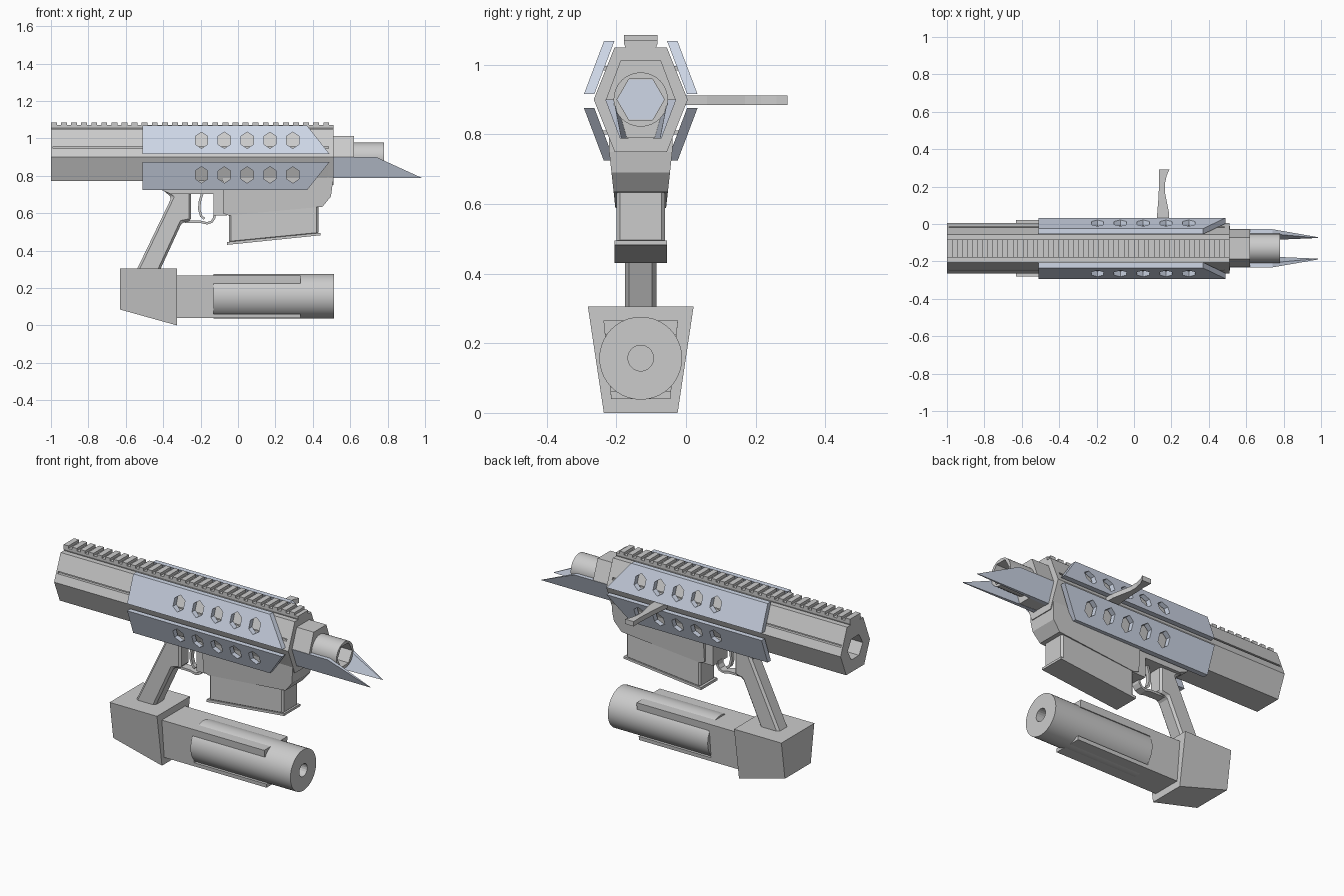
import bpy, bmesh, math

if "Cube" in bpy.data.objects:
    bpy.data.objects.remove(bpy.data.objects["Cube"])

CY = -0.13          # centre plane of the weapon; parts are built around local y = 0
blue = bpy.data.materials.new("pale_blue")
blue.diffuse_color = (0.62, 0.68, 0.80, 1)
blue.use_nodes = True
blue.node_tree.nodes["Principled BSDF"].inputs["Base Color"].default_value = blue.diffuse_color


def prism(name, pts, axis, a, b, warp=None, mat=None):
    """Extrude a polygon along x (pts are y,z), y (pts are x,z) or z (pts are x,y)."""
    def place(p, t):
        co = {"x": (t, p[0], p[1]), "y": (p[0], t, p[1]), "z": (p[0], p[1], t)}[axis]
        return warp(*co) if warp else co
    bm = bmesh.new()
    lo = [bm.verts.new(place(p, a)) for p in pts]
    hi = [bm.verts.new(place(p, b)) for p in pts]
    bm.faces.new(lo)
    bm.faces.new(hi[::-1])
    n = len(pts)
    for i in range(n):
        j = (i + 1) % n
        bm.faces.new((lo[i], hi[i], hi[j], lo[j]))
    bmesh.ops.recalc_face_normals(bm, faces=bm.faces)
    me = bpy.data.meshes.new(name)
    bm.to_mesh(me)
    bm.free()
    ob = bpy.data.objects.new(name, me)
    ob.location.y = CY
    bpy.context.collection.objects.link(ob)
    if mat:
        me.materials.append(mat)
    return ob


def ngon(n, r, cx, cz, start=0.0, sz=1.0):
    return [(cx + r * math.cos(start + 2 * math.pi * i / n),
             cz + r * sz * math.sin(start + 2 * math.pi * i / n)) for i in range(n)]


def cut(ob, *cutters):
    for c in cutters:
        m = ob.modifiers.new("cut", "BOOLEAN")
        m.operation, m.solver, m.object = "DIFFERENCE", "EXACT", c
        c.hide_render = True
        c.hide_set(True)


def mirror(ob):
    ob.modifiers.new("mirror", "MIRROR").use_axis = (False, True, False)


def bevel(ob, w):
    ob.modifiers.new("bevel", "BEVEL").width = w


def smooth(ob):
    bpy.ops.object.select_all(action="DESELECT")
    ob.select_set(True)
    bpy.context.view_layer.objects.active = ob
    bpy.ops.object.shade_smooth_by_angle()


def hexa(w, zm, wt, zt, wb, zb):
    return [(w, zm), (wt, zt), (-wt, zt), (-w, zm), (-wb, zb), (wb, zb)]


def ribbon(path, w):
    """Closed outline of a strip of width w following a path."""
    left, right = [], []
    for i, p in enumerate(path):
        q0, q1 = path[max(i - 1, 0)], path[min(i + 1, len(path) - 1)]
        dx, dz = q1[0] - q0[0], q1[1] - q0[1]
        l = math.hypot(dx, dz)
        left.append((p[0] - dz / l * w / 2, p[1] + dx / l * w / 2))
        right.append((p[0] + dz / l * w / 2, p[1] - dx / l * w / 2))
    return left + right[::-1]


# Main hexagonal body with rear socket and side grooves
body = prism("body", hexa(0.135, 0.90, 0.075, 1.05, 0.083, 0.773), "x", -1, 0.5)
socket = prism("socket_cutter", ngon(6, 0.07, 0, 0.905), "x", -1.1, -0.8)
groove = [prism("groove_cutter", [(s * 0.10, 0.945), (s * 0.2, 0.945),
                                  (s * 0.2, 0.957), (s * 0.10, 0.957)], "x", -0.99, 0.485)
          for s in (-1, 1)]
cut(body, socket, *groove)
prism("front_collar", hexa(0.135, 0.90, 0.075, 1.05, 0.075, 0.75), "x", 0.485, 0.51)

# Top rail with regular teeth
prism("rail_base", [(-0.04, 1.04), (0.04, 1.04), (0.048, 1.06), (0.048, 1.07),
                    (-0.048, 1.07), (-0.048, 1.06)], "x", -1, 0.51)
teeth, n = [(0.51, 1.062), (-1, 1.062)], 28
step = 1.51 / n
for i in range(n):
    x = -1 + i * step
    teeth += [(x, 1.086), (x + step * 0.58, 1.086), (x + step * 0.58, 1.071), (x + step, 1.071)]
prism("rail_teeth", teeth, "y", -0.048, 0.048)

# Muzzle block, barrel and inner core
muzzle = prism("muzzle_block", hexa(0.10, 0.90, 0.058, 1.012, 0.058, 0.79), "x", 0.51, 0.62)
barrel = prism("barrel", ngon(32, 0.078, 0, 0.90), "x", 0.6, 0.78)
bore = prism("bore_cutter", ngon(6, 0.068, 0, 0.90), "x", 0.65, 0.9)
cut(barrel, bore)
smooth(barrel)
prism("barrel_core", ngon(6, 0.067, 0, 0.90), "x", 0.61, 0.652, mat=blue)


# Lower muzzle blades, leaning with the muzzle and thinning to the tip
def blade_warp(x, y, z):
    thin = 1 - 0.85 * max(0, (x - 0.74) / 0.25)
    return x, 0.102 - (0.90 - z) * 0.38 - y * thin, z


blade = prism("muzzle_blade", [(0.5, 0.90), (0.74, 0.90), (0.985, 0.788), (0.5, 0.788)],
              "y", 0, 0.025, blade_warp, blue)
mirror(blade)

# Vented side panels, upper and lower
for name, z0, z1, zh in (("upper_panel", 0.916, 1.068, 0.99), ("lower_panel", 0.875, 0.725, 0.805)):
    def lean(x, y, z):
        return x, 0.163 - abs(z - z0) * 0.378 - y, z
    panel = prism(name, [(-0.51, z0), (0.49, z0), (0.37, z1), (-0.51, z1)],
                  "y", 0, 0.03, lean, blue)
    cut(panel, *[prism("vent_cutter", ngon(6, 0.038, -0.195 + 0.122 * i, zh, math.pi / 6, 1.15),
                       "y", 0.02, 0.3) for i in range(5)])
    mirror(panel)
    # Mounting rib between panel and body
    rib = prism(name + "_mount", [(-0.45, zh - 0.006), (-0.30, zh - 0.006),
                                  (-0.30, zh + 0.006), (-0.45, zh + 0.006)], "y", 0.08, 0.12)
    mirror(rib)


# Receiver and magazine well, tapering downwards
def taper(x, y, z):
    return x, y * (0.073 + (min(z, 0.75) - 0.59) * 0.11), z


prism("magazine_well", [(-0.08, 0.80), (0.505, 0.80), (0.505, 0.75), (0.497, 0.69), (0.452, 0.635),
                        (-0.05, 0.588), (-0.08, 0.60)], "y", -1, 1, taper)
prism("receiver", [(-0.41, 0.80), (-0.06, 0.80), (-0.06, 0.588), (-0.13, 0.588), (-0.13, 0.703),
                   (-0.25, 0.703), (-0.36, 0.703), (-0.41, 0.725)], "y", -0.065, 0.065)

# Magazine with floor plate
mag = prism("magazine", [(-0.048, 0.62), (0.43, 0.66), (0.43, 0.487), (-0.048, 0.44)],
            "y", -0.07, 0.07)
bevel(mag, 0.01)
prism("magazine_plate", [(-0.058, 0.446), (0.44, 0.495), (0.44, 0.482), (-0.058, 0.431)],
      "y", -0.075, 0.075)

# Trigger and guard
guard = prism("trigger_guard", ribbon([(-0.30, 0.556), (-0.20, 0.554), (-0.165, 0.546),
                                       (-0.14, 0.555), (-0.127, 0.575), (-0.125, 0.60)], 0.013),
              "y", -0.025, 0.025)
trigger = prism("trigger", ribbon([(-0.19, 0.71), (-0.205, 0.66), (-0.207, 0.62),
                                   (-0.197, 0.585), (-0.18, 0.57)], 0.013), "y", -0.012, 0.012)

# Raked grip
grip = prism("grip", [(-0.41, 0.73), (-0.25, 0.73), (-0.25, 0.56), (-0.30, 0.55), (-0.42, 0.29),
                      (-0.545, 0.29), (-0.355, 0.685)], "y", -0.045, 0.045)
bevel(grip, 0.012)

# Side charging handle
prism("side_handle", [(0.117, 0.10), (0.19, 0.10), (0.187, 0.19), (0.165, 0.30), (0.165, 0.345),
                      (0.175, 0.39), (0.19, 0.422), (0.133, 0.422), (0.135, 0.36),
                      (0.13, 0.26)], "z", 0.884, 0.912)

# Lower counterweight block under the grip
prism("counterweight", [(-0.63, 0.305), (-0.325, 0.305), (-0.325, 0.0), (-0.63, 0.085)], "y", -1, 1,
      lambda x, y, z: (x, y * (0.106 + z * 0.15), z))

# Trapezoid housing and round canister with centre hole
prism("canister_housing", [(-0.107, 0.266), (0.107, 0.266), (0.085, 0.04), (-0.085, 0.04)],
      "x", -0.34, -0.13)
for z0, z1 in ((0.225, 0.266), (0.04, 0.062)):
    w0, w1 = 0.081 + z0 * 0.0975, 0.081 + z1 * 0.0975
    prism("housing_fin", [(-w0, z0), (w0, z0), (w1, z1), (-w1, z1)], "x", -0.14, 0.335)
canister = prism("canister", ngon(40, 0.119, 0, 0.157), "x", -0.132, 0.512)
hole = prism("canister_hole_cutter", ngon(20, 0.037, 0, 0.157), "x", 0.40, 0.6)
cut(canister, hole)
smooth(canister)
